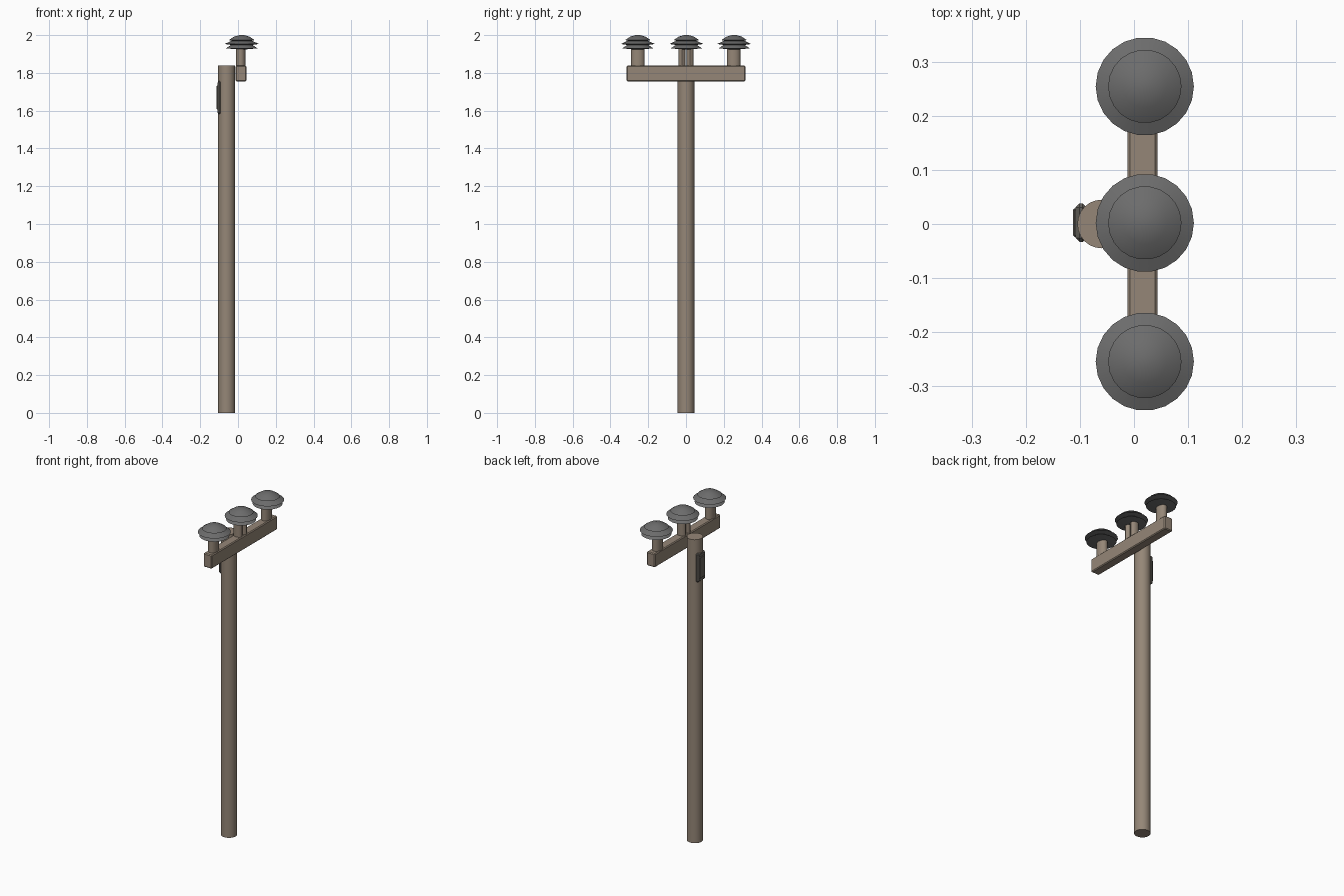
import bpy, bmesh, math
from mathutils import Matrix

if "Cube" in bpy.data.objects:
    bpy.data.objects.remove(bpy.data.objects["Cube"])


def material(name, rgb):
    m = bpy.data.materials.new(name)
    m.diffuse_color = (*rgb, 1.0)
    m.use_nodes = True
    m.node_tree.nodes["Principled BSDF"].inputs["Base Color"].default_value = m.diffuse_color
    return m


WOOD = material("weathered wood", (0.30, 0.24, 0.185))
GREY = material("insulator grey", (0.15, 0.15, 0.15))
METAL = material("dark metal", (0.13, 0.12, 0.105))


def finish(bm, name, mat, bevel=0.0, smooth=True):
    bmesh.ops.recalc_face_normals(bm, faces=bm.faces)
    me = bpy.data.meshes.new(name)
    bm.to_mesh(me)
    bm.free()
    ob = bpy.data.objects.new(name, me)
    bpy.context.collection.objects.link(ob)
    me.materials.append(mat)
    if bevel:
        mod = ob.modifiers.new("bevel", "BEVEL")
        mod.width = bevel
        mod.segments = 1
    if smooth:
        bpy.ops.object.select_all(action='DESELECT')
        ob.select_set(True)
        bpy.context.view_layer.objects.active = ob
        bpy.ops.object.shade_smooth_by_angle(angle=math.radians(35))
    return ob


def box(name, lo, hi, mat, bevel=0.0):
    bm = bmesh.new()
    size = [h - l for l, h in zip(lo, hi)]
    mid = [(h + l) / 2 for l, h in zip(lo, hi)]
    bmesh.ops.create_cube(bm, size=1, matrix=Matrix.Translation(mid) @ Matrix.Diagonal((*size, 1)))
    return finish(bm, name, mat, bevel, smooth=False)


def post(name, x, y, rx, ry, z0, z1, sides, mat):
    bm = bmesh.new()
    mtx = Matrix.Translation((x, y, (z0 + z1) / 2)) @ Matrix.Diagonal((rx, ry, z1 - z0, 1))
    bmesh.ops.create_cone(bm, cap_ends=True, segments=sides, radius1=1, radius2=1, depth=1, matrix=mtx)
    return finish(bm, name, mat)


def lathe(name, x, y, profile, sides, mat):
    bm = bmesh.new()
    rings = []
    for r, z in profile:
        rings.append([bm.verts.new((x + r * math.cos(2 * math.pi * i / sides),
                                    y + r * math.sin(2 * math.pi * i / sides), z))
                      for i in range(sides)])
    for a, b in zip(rings, rings[1:]):
        for i in range(sides):
            j = (i + 1) % sides
            bm.faces.new((a[i], a[j], b[j], b[i]))
    bm.faces.new(rings[0])
    bm.faces.new(rings[-1])
    return finish(bm, name, mat)


# pole and crossarm
post("pole", -0.06, 0.0, 0.045, 0.045, 0.0, 1.838, 24, WOOD)
box("crossarm", (-0.012, -0.315, 1.755), (0.044, 0.315, 1.838), WOOD, 0.005)

# three stacked-skirt insulators
SKIRTS = [(0.012, 2.0), (0.04, 1.992), (0.068, 1.974), (0.054, 1.970),
          (0.091, 1.953), (0.056, 1.948), (0.083, 1.930), (0.03, 1.925)]
for label, y in (("left", -0.255), ("middle", 0.002), ("right", 0.255)):
    lathe("insulator_" + label, 0.02, y, SKIRTS, 22, GREY)

# insulator stems: single at the ends, a split pair in the middle
for label, y in (("left", -0.255), ("right", 0.252)):
    post("stem_" + label, 0.015, y, 0.026, 0.036, 1.83, 1.93, 16, WOOD)
for label, s in (("left", -1), ("right", 1)):
    post("middle_stem_" + label, 0.015, s * 0.022, 0.026, 0.019, 1.81, 1.93, 12, WOOD)

# plate on the back of the pole, with a raised panel
box("plate", (-0.108, -0.033, 1.582), (-0.088, 0.038, 1.756), METAL, 0.007)
box("plate_panel", (-0.113, -0.024, 1.605), (-0.1, 0.029, 1.733), METAL, 0.003)
